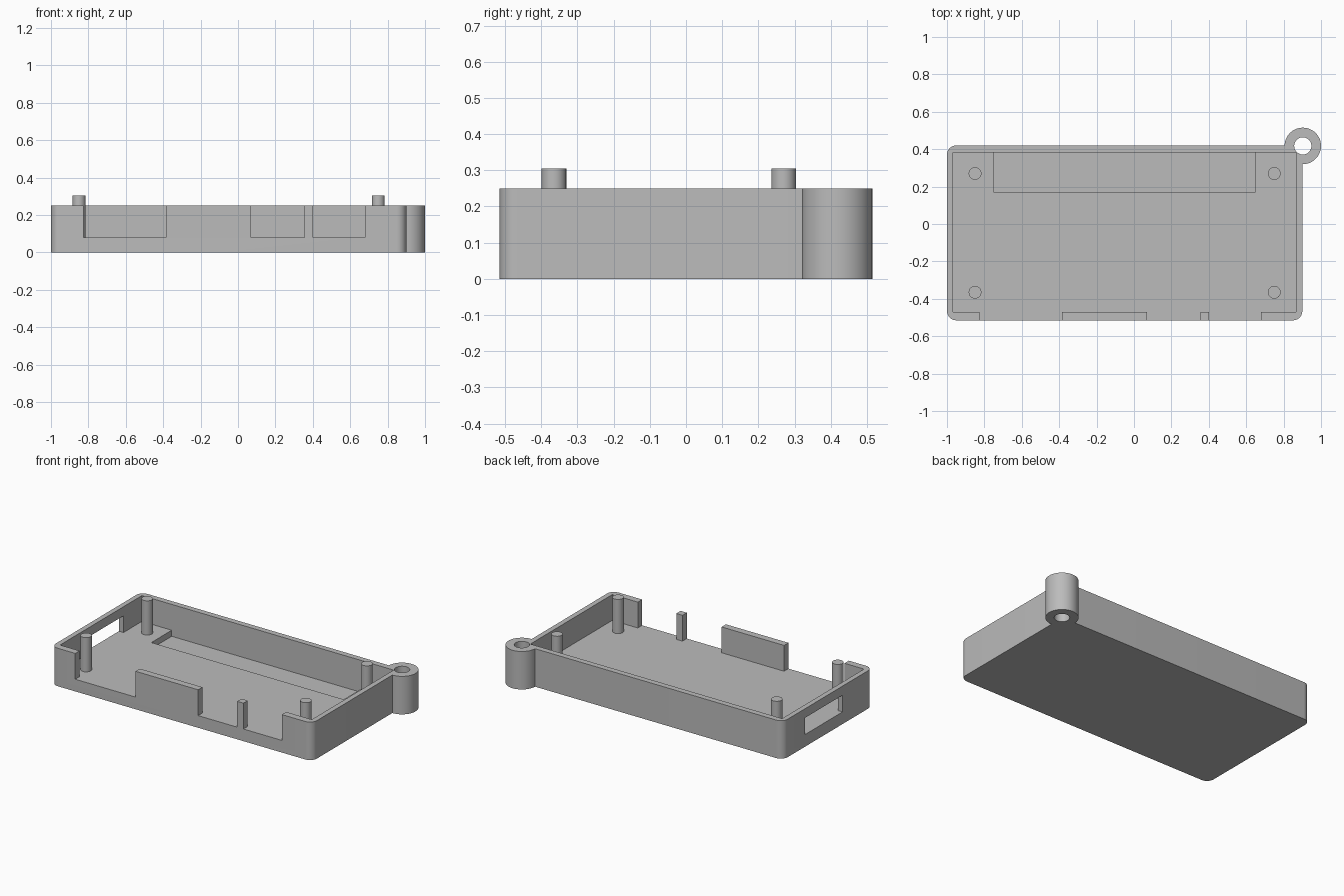
import bpy, bmesh, math

if "Cube" in bpy.data.objects:
    bpy.data.objects.remove(bpy.data.objects["Cube"])

# Single plain grey
GREY = (0.5, 0.5, 0.5, 1)
mat = bpy.data.materials.new("plain grey")
mat.use_nodes = True
mat.diffuse_color = GREY
mat.node_tree.nodes["Principled BSDF"].inputs["Base Color"].default_value = GREY

# Main dimensions
LEFT, RIGHT, FRONT, BACK = -1.0, 0.9, -0.515, 0.42
IN_L, IN_R, IN_F, IN_B = -0.967, 0.866, -0.47, 0.382
HEIGHT, FLOOR, POCKET, CORNER = 0.25, 0.08, 0.04, 0.05
LUG = (0.9025, 0.4175)


def prism(name, points, z0, z1):
    """Extrude a counter-clockwise outline from z0 to z1."""
    bm = bmesh.new()
    face = bm.faces.new([bm.verts.new((x, y, z0)) for x, y in points])
    up = bmesh.ops.extrude_face_region(bm, geom=[face])["geom"]
    verts = [v for v in up if isinstance(v, bmesh.types.BMVert)]
    bmesh.ops.translate(bm, verts=verts, vec=(0, 0, z1 - z0))
    bmesh.ops.recalc_face_normals(bm, faces=bm.faces)
    mesh = bpy.data.meshes.new(name)
    bm.to_mesh(mesh)
    bm.free()
    mesh.materials.append(mat)
    ob = bpy.data.objects.new(name, mesh)
    bpy.context.collection.objects.link(ob)
    return ob


def rect(x0, x1, y0, y1):
    return [(x0, y0), (x1, y0), (x1, y1), (x0, y1)]


def arc(cx, cy, r, start, end, n):
    steps = [math.radians(start + (end - start) * i / n) for i in range(n + 1)]
    return [(cx + r * math.cos(a), cy + r * math.sin(a)) for a in steps]


def circle(cx, cy, r, n=48):
    return arc(cx, cy, r, 0, 360, n)[:-1]


def activate(ob):
    bpy.ops.object.select_all(action="DESELECT")
    ob.select_set(True)
    bpy.context.view_layer.objects.active = ob


def combine(ob, tool, operation):
    mod = ob.modifiers.new("combine", "BOOLEAN")
    mod.operation, mod.solver, mod.object = operation, "EXACT", tool
    activate(ob)
    bpy.ops.object.modifier_apply(modifier=mod.name)
    bpy.data.objects.remove(tool)


# Case body with rounded vertical corners
outline = []
for cx, cy, start in ((LEFT + CORNER, FRONT + CORNER, 180),
                      (RIGHT - CORNER, FRONT + CORNER, 270),
                      (RIGHT - CORNER, BACK - CORNER, 0),
                      (LEFT + CORNER, BACK - CORNER, 90)):
    outline += arc(cx, cy, CORNER, start, start + 90, 10)
case = prism("case_tray", outline, 0, HEIGHT)

# Keyring lug on the back corner, drilled through
combine(case, prism("lug", circle(*LUG, 0.0975), 0, HEIGHT), "UNION")
combine(case, prism("lug_hole", circle(*LUG, 0.046), -0.1, 0.4), "DIFFERENCE")

# Cavity, with the front wall openings reaching down to the floor
cavity = [(IN_L, IN_F)]
for x0, x1 in ((-0.825, -0.385), (0.07, 0.355), (0.4, 0.68)):
    cavity += [(x0, IN_F), (x0, -0.6), (x1, -0.6), (x1, IN_F)]
cavity += [(IN_R, IN_F), (IN_R, IN_B), (IN_L, IN_B)]
combine(case, prism("cavity", cavity, FLOOR, 0.4), "DIFFERENCE")

# Shallow floor pocket and side window
combine(case, prism("pocket", rect(-0.75, 0.65, 0.17, IN_B), POCKET, 0.15), "DIFFERENCE")
combine(case, prism("window", rect(-1.1, -0.9, -0.2, 0.19), FLOOR, 0.19), "DIFFERENCE")

# Mounting posts
parts = [case]
for side, x in (("right", -0.85), ("left", 0.75)):
    for end, y in (("front", -0.365), ("back", 0.27)):
        parts.append(prism(f"{end}_{side}_post", circle(x, y, 0.034, 32), 0.06, 0.305))

for ob in parts:
    activate(ob)
    bpy.ops.object.shade_smooth_by_angle(angle=math.radians(30))
